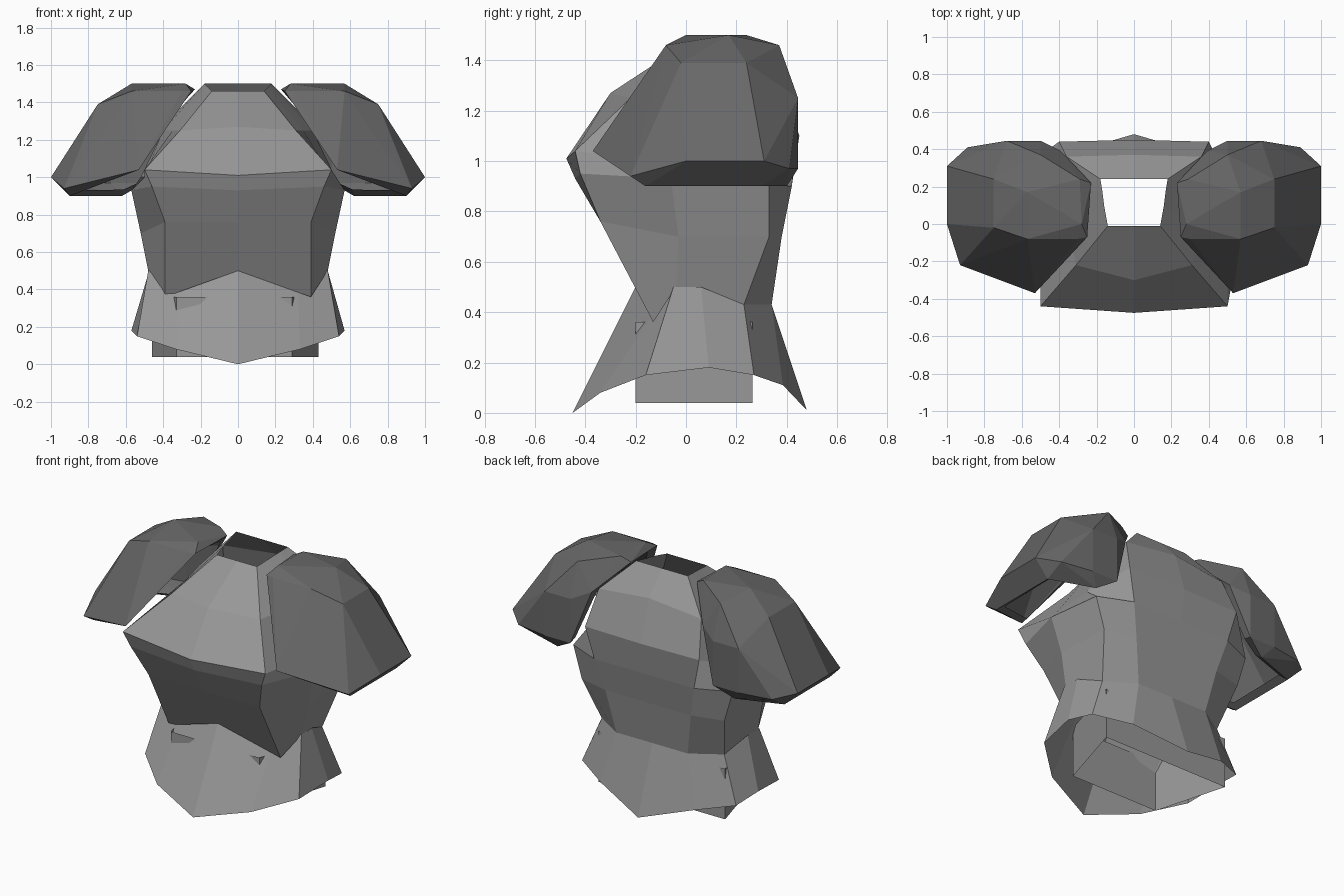
import bpy, bmesh
from mathutils import Vector

if "Cube" in bpy.data.objects:
    bpy.data.objects.remove(bpy.data.objects["Cube"])


def grey(name, value):
    mat = bpy.data.materials.new(name)
    mat.diffuse_color = (value, value, value, 1)
    mat.use_nodes = True
    mat.node_tree.nodes["Principled BSDF"].inputs["Base Color"].default_value = mat.diffuse_color
    return mat


body_grey = grey("body_grey", .31)
pad_grey = grey("pad_grey", .14)


def finish(name, bm, mat):
    bmesh.ops.recalc_face_normals(bm, faces=bm.faces)
    mesh = bpy.data.meshes.new(name)
    bm.to_mesh(mesh)
    bm.free()
    mesh.materials.append(mat)
    obj = bpy.data.objects.new(name, mesh)
    bpy.context.collection.objects.link(obj)
    return obj


def loft(name, rings):
    """Join closed rings of points into a tube, open at both ends."""
    bm = bmesh.new()
    rings = [[bm.verts.new(p) for p in ring] for ring in rings]
    for a, b in zip(rings, rings[1:]):
        n = len(a)
        for i in range(n):
            j = (i + 1) % n
            bm.faces.new((a[i], a[j], b[j], b[i]))
    return finish(name, bm, body_grey)


def mirrored(row):
    """Complete a half ring that runs from front centre to back centre."""
    return row + [(-x, y, z) for x, y, z in row[-2:0:-1]]


def pad_shell(name, points, side):
    """Faceted hull with an inward lip round its open inner side."""
    bm = bmesh.new()
    for x, y, z in points:
        bm.verts.new((x * side, y, z))
    bmesh.ops.convex_hull(bm, input=bm.verts)
    bmesh.ops.delete(bm, geom=[v for v in bm.verts if not v.link_faces],
                     context='VERTS')
    bmesh.ops.recalc_face_normals(bm, faces=bm.faces)
    inward = Vector((-.74 * side, 0, -.67))
    inner = [f for f in bm.faces if f.normal.dot(inward) > .62]
    bmesh.ops.inset_region(bm, faces=inner, thickness=.05, depth=-.03,
                           use_even_offset=False)
    bmesh.ops.delete(bm, geom=inner, context='FACES')
    return finish(name, bm, pad_grey)


# Chest plate: neck opening down to the pointed waist edge
loft("chest_plate", [mirrored(row) for row in (
    [(0, -.01, 1.46), (.14, -.01, 1.46), (.16, .1, 1.48),
     (.17, .18, 1.49), (.18, .24, 1.5), (0, .24, 1.5)],
    [(0, -.3, 1.27), (.31, -.22, 1.25), (.35, -.02, 1.25),
     (.4, .18, 1.25), (.36, .36, 1.32), (0, .37, 1.36)],
    [(0, -.475, 1.01), (.5, -.44, 1.04), (.5, -.1, 1.0),
     (.52, .2, 1.0), (.4, .44, 1.1), (0, .45, 1.1)],
    [(0, -.44, .93), (.46, -.42, .95), (.57, -.06, .93),
     (.56, .33, .9), (.35, .42, .9), (0, .42, .9)],
    [(0, -.34, .76), (.39, -.34, .76), (.52, -.03, .7),
     (.5, .33, .7), (.3, .38, .7), (0, .38, .7)],
    [(0, -.2, .5), (.39, -.13, .36), (.48, -.04, .5),
     (.43, .23, .43), (.25, .34, .43), (0, .34, .43)],
)])

# Flared waist skirt
loft("waist_skirt", [mirrored(row) for row in (
    [(0, -.2, .5), (.32, -.06, .5), (.48, -.05, .5), (.475, .06, .5),
     (.43, .23, .43), (.25, .34, .43), (0, .34, .43)],
    [(0, -.45, 0), (.33, -.34, .08), (.54, -.16, .15), (.57, .09, .18),
     (.54, .27, .15), (.33, .385, .11), (0, .48, .01)],
)])

# Four-sided hip tube, wider at the back
base = [(-.33, -.2), (.29, -.2), (.43, .265), (-.46, .265)]
loft("hip_tube", [[(x, y, z) for x, y in base] for z in (.36, .04)])

# Faceted shoulder pads, mirrored left and right
pad = [
    # top edge
    (.3, -.08, 1.46), (.28, 0, 1.5), (.29, .24, 1.5), (.57, -.08, 1.46),
    (.57, .17, 1.5), (.5, .37, 1.46), (.39, .39, 1.3),
    # outer slope
    (.75, -.02, 1.39), (.75, .24, 1.39), (.5, .445, 1.25), (.68, .445, 1.25),
    # lower rim
    (.53, -.37, 1.04), (.93, -.22, .94), (1, 0, 1), (1, .31, 1),
    (.89, .41, .97), (.68, .445, .97), (.5, .445, .97),
    # inner and under lip
    (.9, -.16, .9), (.9, .3, .9), (.62, -.1, .93), (.62, .4, .9),
    (.25, -.07, 1.46), (.23, .22, 1.47),
]
for label, side in (("left", 1), ("right", -1)):
    pad_shell("shoulder_pad_" + label, pad, side)
